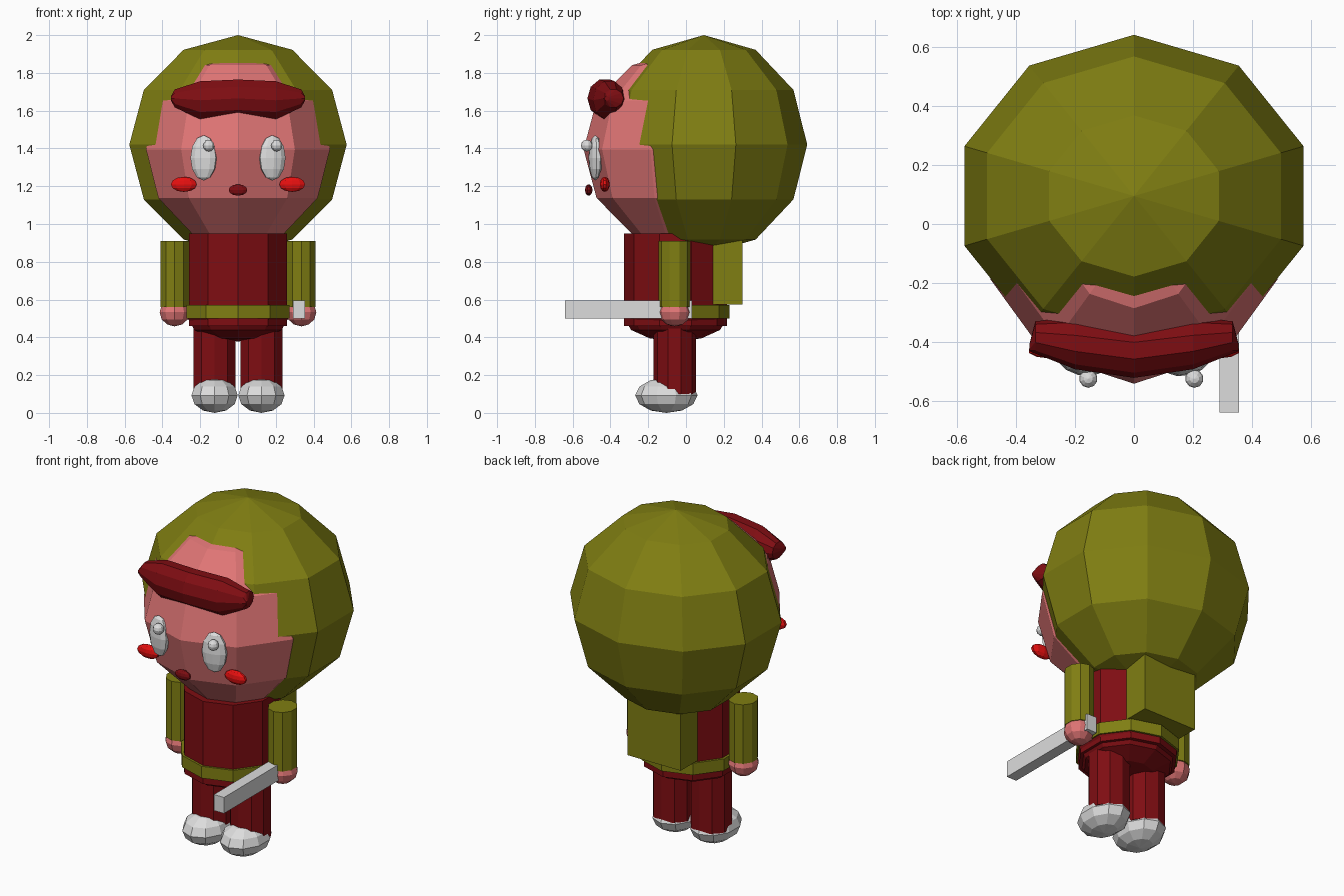
import bpy, math
from mathutils import Vector

if "Cube" in bpy.data.objects:
    bpy.data.objects.remove(bpy.data.objects["Cube"])

N = 10  # sides of every round part


def material(name, rgb):
    m = bpy.data.materials.new(name)
    m.diffuse_color = (*rgb, 1)
    m.use_nodes = True
    m.node_tree.nodes["Principled BSDF"].inputs["Base Color"].default_value = m.diffuse_color
    return m


OLIVE = material("olive", (0.215, 0.21, 0.006))
DARK_RED = material("dark_red", (0.21, 0.004, 0.006))
SKIN = material("skin_pink", (0.75, 0.18, 0.18))
RED = material("bright_red", (0.8, 0.005, 0.005))
WHITE = material("light_grey", (0.72, 0.72, 0.72))


def make(name, verts, faces, mat):
    me = bpy.data.meshes.new(name)
    me.from_pydata(verts, [], faces)
    me.materials.append(mat)
    ob = bpy.data.objects.new(name, me)
    bpy.context.collection.objects.link(ob)
    return ob


def loft(name, rings, mat):
    """Skin a list of equal rings and close both ends."""
    verts = [v for r in rings for v in r]
    faces = [(k * N + i, k * N + (i + 1) % N, (k + 1) * N + (i + 1) % N, (k + 1) * N + i)
             for k in range(len(rings) - 1) for i in range(N)]
    faces.append(tuple(reversed(range(N))))
    faces.append(tuple(range(len(verts) - N, len(verts))))
    return make(name, verts, faces, mat)


def ring(c, rx, ry):
    """Horizontal ring with a corner facing the front."""
    angles = [-math.pi / 2 + 2 * math.pi * i / N for i in range(N)]
    return [Vector((c[0] + rx * math.cos(a), c[1] + ry * math.sin(a), c[2])) for a in angles]


def ball(name, c, r, mat, turn=0):
    """Ellipsoid with six bands, optionally turned about z."""
    verts = [Vector((0, 0, -r[2]))]
    for k in range(-2, 3):
        a = k * math.pi / 6
        verts += ring((0, 0, r[2] * math.sin(a)), r[0] * math.cos(a), r[1] * math.cos(a))
    verts.append(Vector((0, 0, r[2])))
    top = len(verts) - 1
    faces = []
    for i in range(N):
        j = (i + 1) % N
        faces.append((0, 1 + j, 1 + i))
        faces.append((top, top - N + i, top - N + j))
        for k in range(4):
            b = 1 + k * N
            faces.append((b + i, b + j, b + N + j, b + N + i))
    ob = make(name, verts, faces, mat)
    ob.location = c
    ob.rotation_euler.z = turn
    return ob


def tube(name, c, rx, ry, z0, z1, mat):
    return loft(name, [ring((c[0], c[1], z), rx, ry) for z in (z0, z1)], mat)


def box(name, lo, hi, mat):
    verts = [(x, y, z) for x in (lo[0], hi[0]) for y in (lo[1], hi[1]) for z in (lo[2], hi[2])]
    faces = [(0, 1, 3, 2), (4, 6, 7, 5), (0, 4, 5, 1), (2, 3, 7, 6), (0, 2, 6, 4), (1, 5, 7, 3)]
    return make(name, verts, faces, mat)


# Head and hair, overlapping so the face pokes out of the hair
ball("hair", (0, 0.095, 1.42), (0.605, 0.547, 0.58), OLIVE)
ball("head", (0, -0.03, 1.395), (0.512, 0.512, 0.515), SKIN)

# Curved fringe roll: x, y centre, z centre, y radius, z radius
half = [(0.355, -0.42, 1.665, 0.012, 0.012), (0.335, -0.385, 1.665, 0.055, 0.05),
        (0.20, -0.405, 1.655, 0.088, 0.106)]
stations = [(-x, *r) for x, *r in half] + [(0, -0.43, 1.665, 0.092, 0.105)] + half[::-1]
fringe = []
for x, y, z, ry, rz in stations:
    fringe.append([Vector((x, y + ry * math.cos(2 * math.pi * i / N),
                           z + rz * math.sin(2 * math.pi * i / N))) for i in range(N)])
loft("fringe", fringe, DARK_RED)

# Face
ball("nose", (0, -0.515, 1.18), (0.052, 0.02, 0.03), DARK_RED)
for s, side in ((-1, "left"), (1, "right")):
    ball(side + "_eye", (s * 0.182, -0.48, 1.35), (0.073, 0.033, 0.12), WHITE, s * 0.25)
    ball(side + "_eye_highlight", (0.025 + s * 0.18, -0.525, 1.415), (0.031, 0.031, 0.031), WHITE)
    ball(side + "_cheek", (s * 0.287, -0.43, 1.21), (0.072, 0.026, 0.04), RED)

# Torso, belt and rounded seat
tube("torso", (0, -0.055), 0.272, 0.272, 0.46, 0.95, DARK_RED)
tube("belt", (0, -0.055), 0.287, 0.285, 0.50, 0.57, OLIVE)
ball("seat", (0, -0.055, 0.50), (0.28, 0.272, 0.122), DARK_RED)
box("backpack", (-0.175, 0.13, 0.575), (0.175, 0.30, 0.94), OLIVE)

# Limbs
for s, side in ((-1, "left"), (1, "right")):
    tube(side + "_arm", (s * 0.335, -0.06), 0.079, 0.085, 0.56, 0.91, OLIVE)
    ball(side + "_hand", (s * 0.335, -0.06, 0.533), (0.084, 0.085, 0.075), SKIN)
    tube(side + "_leg", (s * 0.124, -0.06), 0.117, 0.112, 0.10, 0.47, DARK_RED)
    ball(side + "_shoe", (s * 0.124, -0.104, 0.093), (0.129, 0.165, 0.093), WHITE)

# Bar held in one hand
box("held_bar", (0.29, -0.64, 0.50), (0.356, 0.033, 0.595), WHITE)
